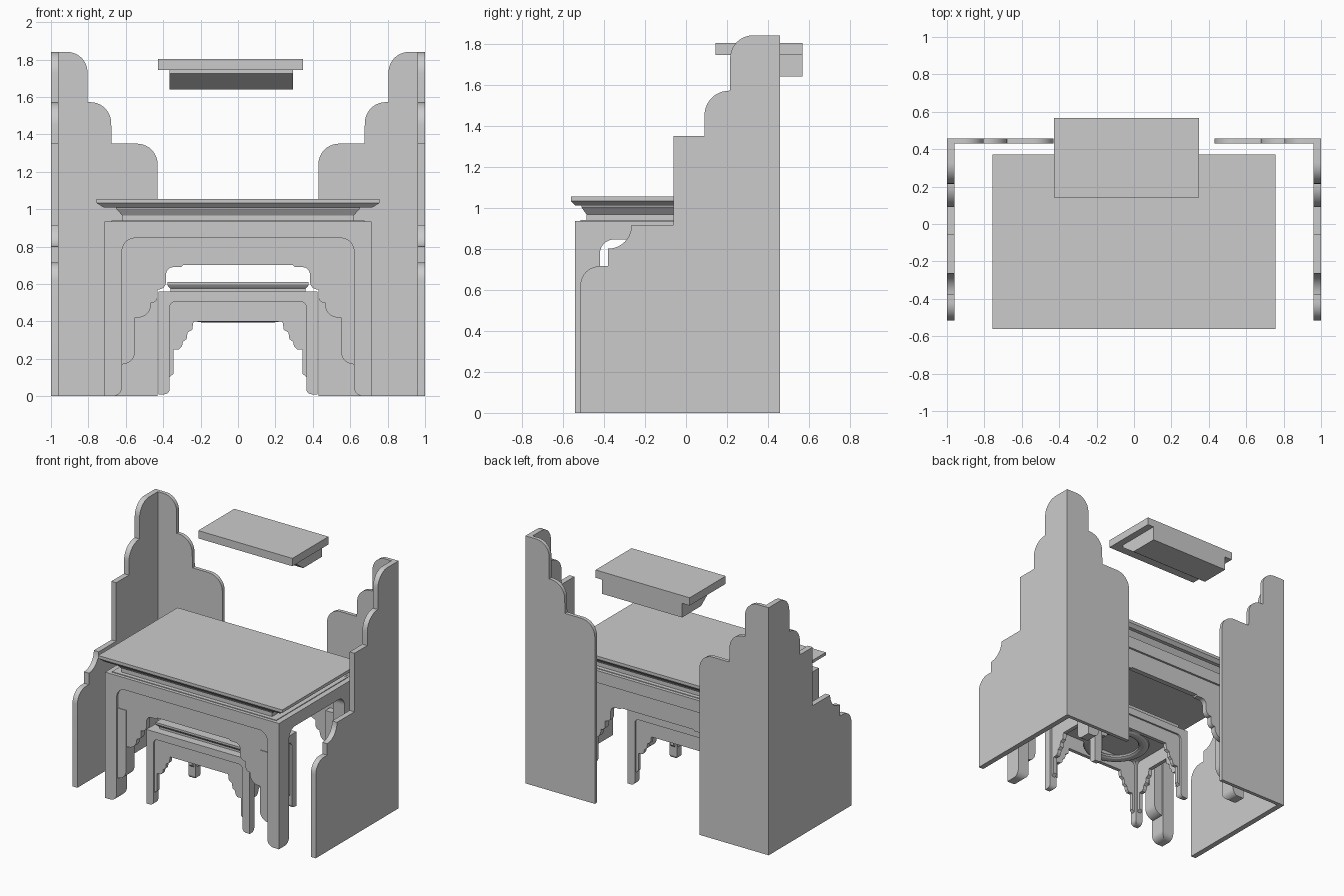
import bpy, bmesh, math

if "Cube" in bpy.data.objects:
    bpy.data.objects.remove(bpy.data.objects["Cube"])


def make(name, bm):
    bmesh.ops.recalc_face_normals(bm, faces=bm.faces[:])
    me = bpy.data.meshes.new(name)
    bm.to_mesh(me)
    bm.free()
    ob = bpy.data.objects.new(name, me)
    bpy.context.collection.objects.link(ob)
    return ob


def arc(cx, cz, r, a0, a1, n=10):
    return [(cx + r * math.cos(math.radians(a0 + (a1 - a0) * i / n)),
             cz + r * math.sin(math.radians(a0 + (a1 - a0) * i / n))) for i in range(n + 1)]


def prism(name, pts, axis, a, b):
    """Extrude a profile along x (points are y,z) or y (points are x,z)."""
    bm = bmesh.new()
    rings = [[bm.verts.new((d, u, v) if axis == 'x' else (u, d, v)) for u, v in pts] for d in (a, b)]
    n = len(pts)
    for r in rings:
        bm.faces.new(r)
    for i in range(n):
        j = (i + 1) % n
        bm.faces.new((rings[0][i], rings[0][j], rings[1][j], rings[1][i]))
    return make(name, bm)


def stack(name, cy, levels):
    """Moulded rectangular block from (half x, half y, z) levels."""
    bm = bmesh.new()
    rings = [[bm.verts.new((sx * hx, cy + sy * hy, z)) for sx, sy in ((-1, -1), (1, -1), (1, 1), (-1, 1))]
             for hx, hy, z in levels]
    bm.faces.new(rings[0])
    bm.faces.new(rings[-1])
    for p, q in zip(rings, rings[1:]):
        for i in range(4):
            j = (i + 1) % 4
            bm.faces.new((p[i], p[j], q[j], q[i]))
    return make(name, bm)


def mirrored(half):
    """Close a half profile (x > 0) by reflecting it."""
    return half + [(-x, z) for x, z in reversed(half)]


def frame(name, cy, hx, hy, z0, z1, wx, wy, h, R, r):
    """Solid legs and top: a block with an arch cut through both ways."""
    ob = stack(name, cy, [(hx, hy, z0), (hx, hy, z1)])
    for axis, w, off in (('y', wx, 0), ('x', wy, cy)):
        half = [(w + r, z0 - .1)] + arc(w + r, z0 + r, r, 270, 180) + arc(w - R, h - R, R, 0, 90)
        cut = prism("cutter", [(u + off, v) for u, v in mirrored(half)], axis, -2, 2)
        cut.hide_render = True
        m = ob.modifiers.new("arch", 'BOOLEAN')
        m.operation, m.solver, m.object = 'DIFFERENCE', 'EXACT', cut
        bpy.context.view_layer.objects.active = ob
        bpy.ops.object.modifier_apply(modifier=m.name)
        bpy.data.objects.remove(cut)
    return ob


# Stepped corner screens, left and right
side_profile = ([(.457, 0), (-.515, 0)] + arc(-.42, .62, .095, 180, 90) + [(-.38, .715)]
                + arc(-.38, .915, .115, 270, 360) + [(-.06, .915), (-.06, 1.35), (.09, 1.35)]
                + arc(.21, 1.45, .12, 180, 90) + [(.215, 1.57)]
                + arc(.327, 1.728, .112, 180, 90) + [(.457, 1.84)])
wing_profile = ([(.96, 0), (.43, 0)] + arc(.54, 1.24, .11, 180, 90) + [(.675, 1.35)]
                + arc(.79, 1.46, .112, 180, 90) + [(.805, 1.572)]
                + arc(.912, 1.733, .107, 180, 90) + [(.96, 1.84)])
for s, side in ((-1, "left"), (1, "right")):
    prism(side + "_screen_side", side_profile, 'x', s * .96, s)
    prism(side + "_screen_back", [(s * x, z) for x, z in wing_profile], 'y', .43, .457)

# Floating shelf with sloped underside
shelf = stack("upper_shelf", .355, [(.387, .212, 1.745), (.387, .212, 1.803)])
shelf.location.x = -.04
prism("upper_shelf_support", [(.567, 1.745), (.567, 1.64), (.345, 1.64), (.23, 1.725), (.23, 1.745)],
      'x', -.365, .295)

# Table: moulded top and arched frame
CY = -.095
stack("table_top", CY, [(.675, .42, .93), (.675, .42, .94), (.62, .39, .94), (.62, .39, .967),
                        (.652, .415, 1.003), (.652, .415, 1.01), (.72, .443, 1.01),
                        (.757, .466, 1.033), (.757, .466, 1.055)])
frame("table_frame", CY, .715, .445, 0, .935, .62, .325, .845, .07, .05)

# Table aprons with scalloped edge, and inner leg liners, front and back
apron = ([(.625, .42)] + [(.55, .42)] + arc(.535, .49, .07, 270, 180, 6) + [(.465, .5)]
         + arc(.46, .53, .03, 270, 180, 4) + [(.43, .57)] + arc(.425, .61, .04, 270, 180, 4)
         + arc(.345, .65, .04, 0, 90, 5) + [(.305, .69), (.295, .70)])
apron = [(.625, .85)] + apron
for s, part in ((-1, "front"), (1, "back")):
    prism(part + "_table_apron", mirrored(apron), 'y', CY + s * .43, CY + s * .39)
    for t, side in ((-1, "left"), (1, "right")):
        liner = [(.625, .69), (.55, .69)] + arc(.62, .24, .07, 180, 270, 6) + [(.625, .17)]
        prism(f"{part}_{side}_leg_liner", [(t * x, z) for x, z in liner], 'y', CY + s * .435, CY + s * .335)

# Stool: moulded seat, arched frame, stepped aprons
SY = -.195
stack("stool_seat", SY, [(.36, .215, .555), (.36, .215, .575), (.372, .227, .585),
                         (.378, .235, .597), (.378, .235, .61)])
frame("stool_frame", SY, .425, .275, .01, .56, .365, .22, .505, .03, .03)
stool_apron = [(.368, .51), (.368, .10), (.345, .12), (.345, .25), (.315, .25), (.30, .265), (.295, .29),
               (.275, .305), (.27, .34), (.245, .355), (.238, .40)]
for s, part in ((-1, "front"), (1, "back")):
    prism(part + "_stool_apron", mirrored(stool_apron), 'y', SY + s * .262, SY + s * .235)
for s, side in ((-1, "left"), (1, "right")):
    narrow = [(SY + (x - .145 if x > 0 else x + .145), z) for x, z in mirrored(stool_apron)]
    prism(side + "_stool_apron", narrow, 'x', s * .41, s * .38)

# Flattened ring under the stool
bpy.ops.mesh.primitive_torus_add(major_radius=.195, minor_radius=.04, major_segments=40, minor_segments=12,
                                 location=(0, SY, .415))
ring = bpy.context.object
ring.name = "stool_ring"
ring.scale.z = .5

# Smooth the curved edges, keep corners sharp
bpy.ops.object.select_all(action='SELECT')
bpy.ops.object.shade_smooth_by_angle(angle=math.radians(25))
